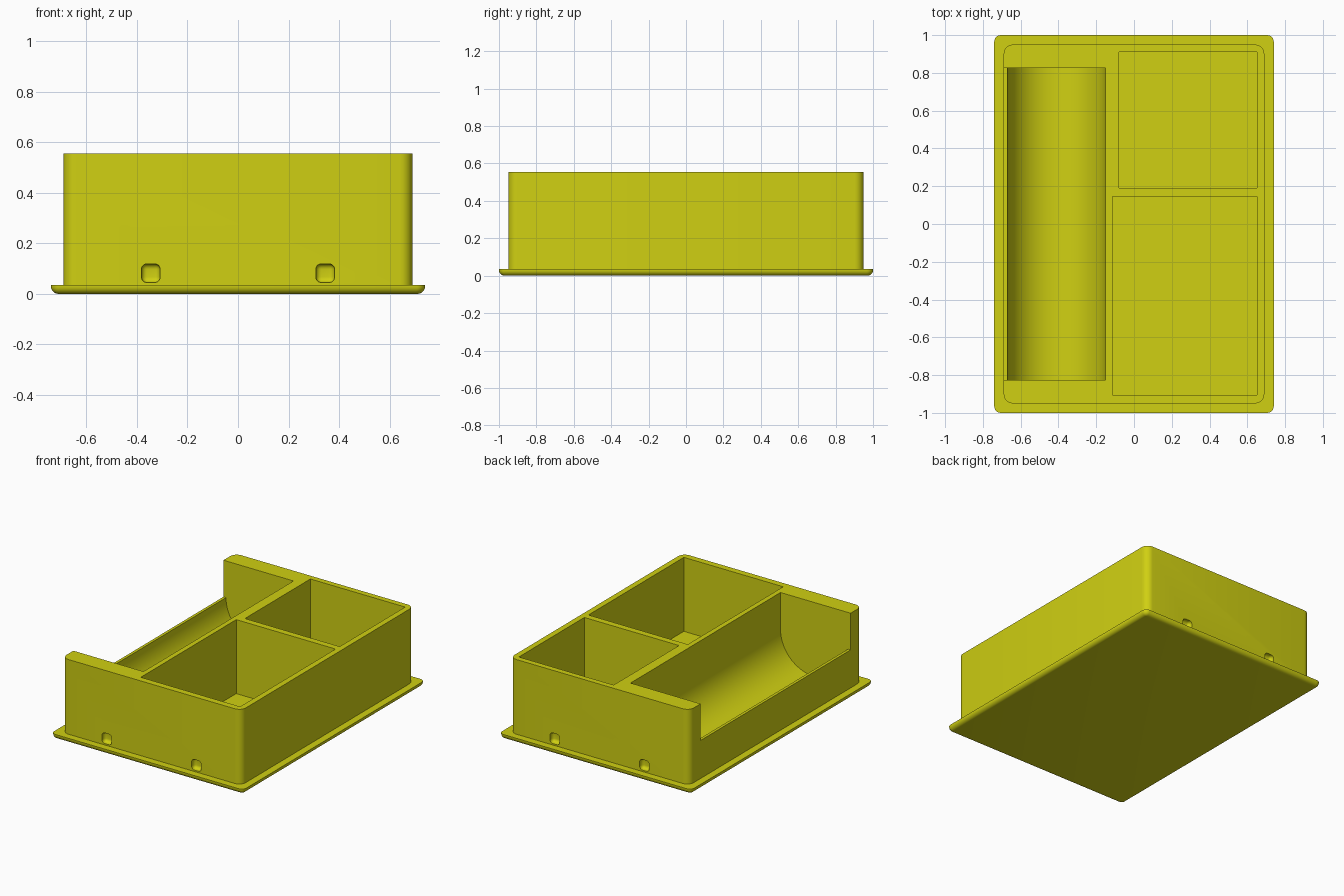
import bpy, bmesh, math
from mathutils import Matrix, Vector

if "Cube" in bpy.data.objects:
    bpy.data.objects.remove(bpy.data.objects["Cube"], do_unlink=True)

# Single plastic colour
yellow = bpy.data.materials.new("yellow plastic")
yellow.use_nodes = True
colour = (0.63, 0.63, 0.006, 1)
yellow.diffuse_color = colour
yellow.node_tree.nodes["Principled BSDF"].inputs["Base Color"].default_value = colour


def finish(name, bm):
    """Turn a bmesh into a scene object."""
    bmesh.ops.recalc_face_normals(bm, faces=bm.faces)
    mesh = bpy.data.meshes.new(name)
    bm.to_mesh(mesh)
    bm.free()
    mesh.materials.append(yellow)
    obj = bpy.data.objects.new(name, mesh)
    bpy.context.collection.objects.link(obj)
    return obj


def is_vertical(edge):
    return abs((edge.verts[0].co - edge.verts[1].co).z) > 0.001


def is_bottom(edge):
    z = min(v.co.z for v in edge.link_faces[0].verts[:] + edge.link_faces[1].verts[:])
    return all(v.co.z < z + 0.001 for v in edge.verts)


def box(name, low, high, rounds=()):
    """Box between two corners; rounds is a list of (edge rule, radius)."""
    low, high = Vector(low), Vector(high)
    bm = bmesh.new()
    bmesh.ops.create_cube(bm, size=1)
    bmesh.ops.transform(bm, verts=bm.verts, matrix=Matrix.Translation((low + high) / 2)
                        @ Matrix.Diagonal((*(high - low), 1)))
    for rule, radius in rounds:
        bmesh.ops.bevel(bm, geom=[e for e in bm.edges if rule(e)], offset=radius,
                        segments=6, profile=0.5, affect='EDGES', clamp_overlap=True)
    return finish(name, bm)


def combine(target, tool, operation):
    """Apply a boolean and discard the tool object."""
    mod = target.modifiers.new(operation.lower(), 'BOOLEAN')
    mod.operation, mod.solver, mod.object = operation, 'EXACT', tool
    bpy.context.view_layer.update()
    graph = bpy.context.evaluated_depsgraph_get()
    mesh = bpy.data.meshes.new_from_object(target.evaluated_get(graph))
    target.modifiers.clear()
    target.data = mesh
    bpy.data.objects.remove(tool, do_unlink=True)


# Walled body standing on a flanged base plate
tray = box("organizer_tray", (-0.69, -0.95, 0.02), (0.69, 0.95, 0.555),
           [(is_vertical, 0.05)])
plate = box("base_plate", (-0.74, -1, 0), (0.74, 1, 0.035),
            [(is_vertical, 0.035), (is_bottom, 0.03)])
combine(tray, plate, 'UNION')

# Two square compartments
combine(tray, box("back_compartment", (-0.08, 0.19, 0.04), (0.65, 0.91, 0.8)), 'DIFFERENCE')
combine(tray, box("front_compartment", (-0.115, -0.905, 0.04), (0.65, 0.145, 0.8)), 'DIFFERENCE')

# Round-bottomed trough, open along the right side above the lip
axis_x, lip_z, radius, steps = -0.41, 0.30, 0.26, 48
outline = [(axis_x + radius * math.cos(a), lip_z + radius * math.sin(a))
           for a in (math.pi + math.pi * i / steps for i in range(steps + 1))]
outline += [(axis_x + radius, 0.8), (-0.8, 0.8), (-0.8, lip_z)]
bm = bmesh.new()
face = bm.faces.new([bm.verts.new((x, -0.825, z)) for x, z in outline])
side = bmesh.ops.extrude_face_region(bm, geom=[face])
bmesh.ops.translate(bm, vec=(0, 1.65, 0),
                    verts=[v for v in side["geom"] if isinstance(v, bmesh.types.BMVert)])
combine(tray, finish("trough", bm), 'DIFFERENCE')

# Rounded latch dimples low on the front and back walls
for x in (-0.345, 0.345):
    for y in (-0.95, 0.95):
        dimple = box("dimple", (x - 0.037, y - 0.032, 0.045), (x + 0.037, y + 0.032, 0.119),
                     [(lambda e: True, 0.022)])
        combine(tray, dimple, 'DIFFERENCE')

# Smooth the fillets and trough, keep the other edges crisp
bpy.ops.object.select_all(action='DESELECT')
tray.select_set(True)
bpy.context.view_layer.objects.active = tray
bpy.ops.object.shade_smooth_by_angle(angle=math.radians(30))
